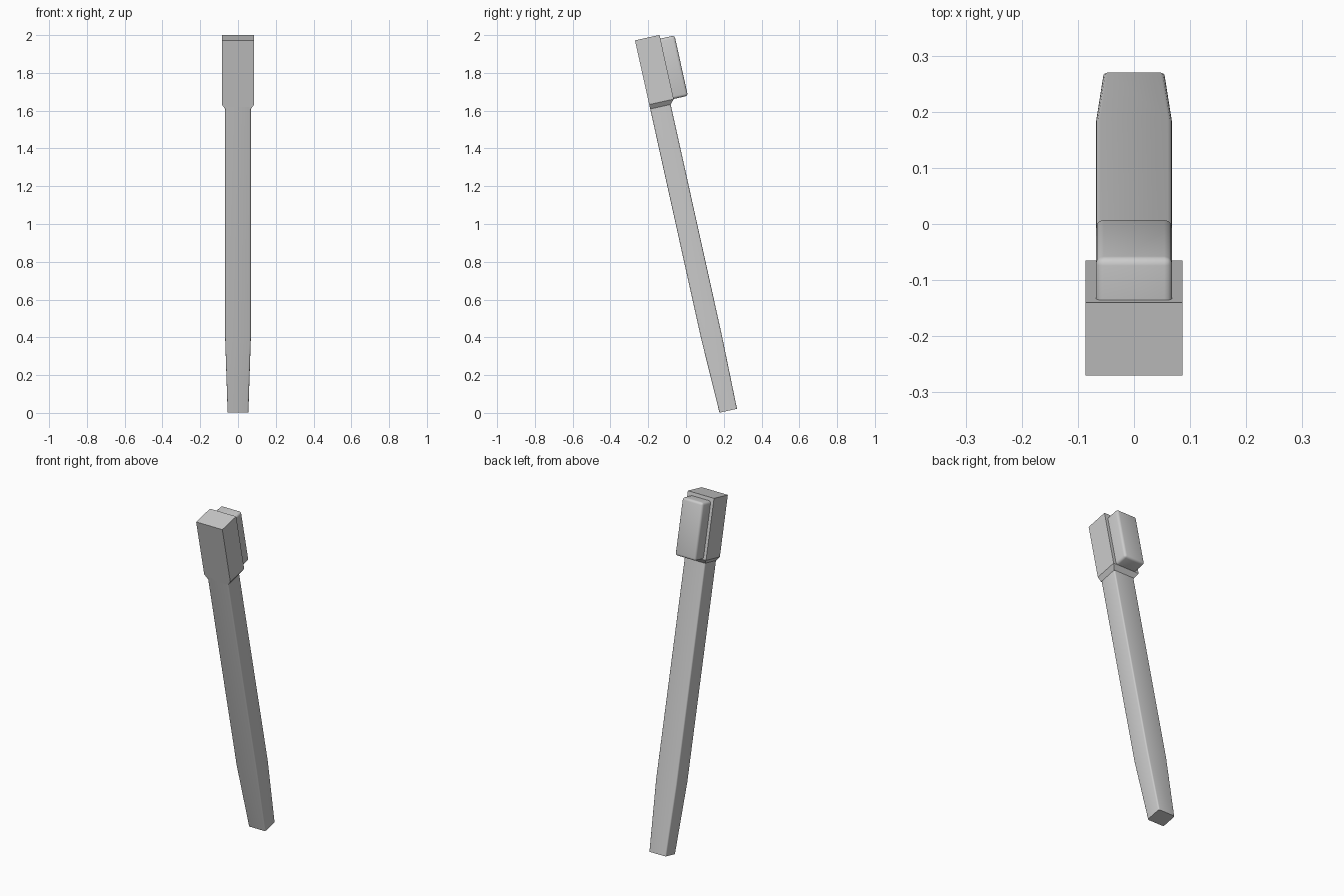
import bpy, bmesh
from math import sin, cos, radians
from mathutils import Matrix

if "Cube" in bpy.data.objects:
    bpy.data.objects.remove(bpy.data.objects["Cube"])

TILT = radians(12.5)
# Local frame: x across, y through the thickness, z along the leg (0 at the top)
FRAME = Matrix.Translation((0, -0.27, 1.972)) @ Matrix.Rotation(TILT, 4, 'X')


def loft(name, sections, pick=None, width=0.0, segments=3):
    """Rectangular sections (z, half width, y front, y back), capped and bevelled."""
    bm = bmesh.new()
    rings = []
    for z, h, y0, y1 in sections:
        rings.append([bm.verts.new(p) for p in
                      ((-h, y0, z), (h, y0, z), (h, y1, z), (-h, y1, z))])
    for a, b in zip(rings, rings[1:]):
        for i in range(4):
            j = (i + 1) % 4
            bm.faces.new((a[i], a[j], b[j], b[i]))
    bm.faces.new(rings[0])
    bm.faces.new(rings[-1])
    bmesh.ops.recalc_face_normals(bm, faces=bm.faces)
    if pick:
        bmesh.ops.bevel(bm, geom=[e for e in bm.edges if pick(e)], offset=width,
                        segments=segments, profile=0.5, affect='EDGES')
    bm.transform(FRAME)
    me = bpy.data.meshes.new(name)
    bm.to_mesh(me)
    bm.free()
    ob = bpy.data.objects.new(name, me)
    bpy.context.collection.objects.link(ob)
    bpy.ops.object.select_all(action='DESELECT')
    ob.select_set(True)
    bpy.context.view_layer.objects.active = ob
    bpy.ops.object.shade_smooth_by_angle(angle=radians(35))
    return ob


def is_long(e):
    return abs(e.verts[0].co.z - e.verts[1].co.z) > 0.1


# Leg: straight shaft, then a taper to the foot
loft("leg", [(-0.36, 0.068, 0.0, 0.111), (-1.615, 0.068, 0.0, 0.111),
             (-2.021, 0.055, 0.010, 0.105)], is_long, 0.008)

# Head block: chamfered into the leg on the sides and back, flush at the front
loft("head_block", [(0, 0.086, 0, 0.133), (-0.348, 0.086, 0, 0.133),
                    (-0.372, 0.068, 0, 0.111)])

# Raised pad on the back of the head, rounded on all exposed edges
loft("back_pad", [(-0.02, 0.068, 0.12, 0.210), (-0.347, 0.068, 0.12, 0.210)],
     lambda e: max(v.co.y for v in e.verts) > 0.15, 0.014)
